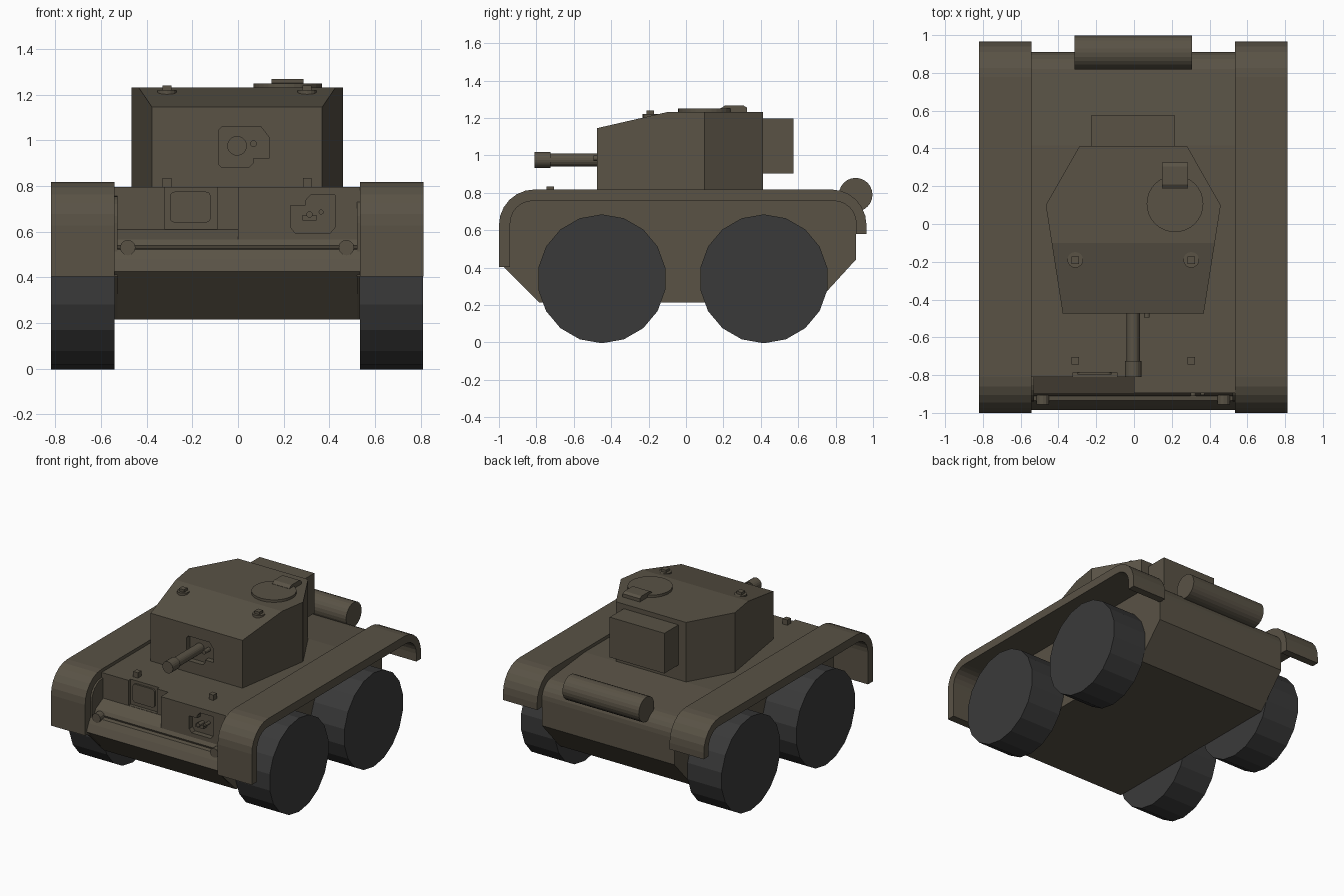
import bpy, bmesh
from math import sin, cos, pi, radians
from mathutils import Vector, Matrix

if "Cube" in bpy.data.objects:
    bpy.data.objects.remove(bpy.data.objects["Cube"])

CX = -0.004  # model's centre line


def material(name, rgb):
    m = bpy.data.materials.new(name)
    m.diffuse_color = (*rgb, 1)
    m.use_nodes = True
    m.node_tree.nodes["Principled BSDF"].inputs["Base Color"].default_value = m.diffuse_color
    return m


PAINT = material("olive_paint", (0.10, 0.085, 0.06))
RUBBER = material("rubber", (0.042, 0.042, 0.042))


def finish(name, bm, mat):
    bmesh.ops.recalc_face_normals(bm, faces=bm.faces)
    me = bpy.data.meshes.new(name)
    bm.to_mesh(me)
    bm.free()
    ob = bpy.data.objects.new(name, me)
    me.materials.append(mat)
    bpy.context.collection.objects.link(ob)
    return ob


def prism_bm(pts, axis, a, b):
    """Extrude a 2D outline along an axis from a to b."""
    put = {"X": lambda p: (a, p[0], p[1]),
           "Y": lambda p: (p[0], a, p[1]),
           "Z": lambda p: (p[0], p[1], a)}[axis]
    bm = bmesh.new()
    face = bm.faces.new([bm.verts.new(put(p)) for p in pts])
    ext = bmesh.ops.extrude_face_region(bm, geom=[face])["geom"]
    step = Vector([(b - a) if c == axis else 0 for c in "XYZ"])
    bmesh.ops.translate(bm, vec=step, verts=[v for v in ext if isinstance(v, bmesh.types.BMVert)])
    return bm


def prism(name, pts, axis, a, b, mat=PAINT):
    return finish(name, prism_bm(pts, axis, a, b), mat)


def box(name, x0, x1, y0, y1, z0, z1):
    return prism(name, [(x0, y0), (x1, y0), (x1, y1), (x0, y1)], "Z", z0, z1)


def cylinder(name, center, r, length, axis, n, mat=PAINT):
    bm = bmesh.new()
    rot = {"X": Matrix.Rotation(pi / 2, 4, "Y"),
           "Y": Matrix.Rotation(pi / 2, 4, "X"), "Z": Matrix()}[axis]
    # start with a vertex on the horizontal axis
    spin = Matrix.Rotation(pi / 2 if axis == "X" else 0, 4, "Z")
    bmesh.ops.create_cone(bm, cap_ends=True, segments=n, radius1=r, radius2=r,
                          depth=length, matrix=Matrix.Translation(center) @ rot @ spin)
    return finish(name, bm, mat)


def cut(ob, cutter):
    m = ob.modifiers.new("cut", "BOOLEAN")
    m.object, m.operation, m.solver = cutter, "DIFFERENCE", "EXACT"
    bpy.context.view_layer.objects.active = ob
    bpy.ops.object.modifier_apply(modifier=m.name)
    bpy.data.objects.remove(cutter)


def arc(cy, cz, ry, rz, a0, a1, n=6):
    return [(cy + ry * cos(radians(a0 + (a1 - a0) * i / n)),
             cz + rz * sin(radians(a0 + (a1 - a0) * i / n))) for i in range(n + 1)]


# Fender profile arcs
front_out = arc(-0.81, 0.628, 0.19, 0.19, 180, 90)
rear_out = arc(0.778, 0.628, 0.187, 0.19, 90, 0)
front_in = arc(-0.82, 0.637, 0.12, 0.12, 180, 90)
rear_in = arc(0.79, 0.637, 0.12, 0.12, 90, 0)

# Hull body
nose = [(-0.81, 0.795), (-0.81, 0.61), (-0.895, 0.565), (-0.91, 0.54), (-0.905, 0.527),
        (-0.935, 0.522), (-0.96, 0.48), (-0.985, 0.425)]
belly = [(-0.785, 0.215), (0.70, 0.215), (0.91, 0.445)]
hull = prism("hull", nose + belly + rear_in[::-1] + [(0.415, 0.795)], "X", CX - 0.5375, CX + 0.5375)

# Notch and vision hatch on the left front plate
cut(hull, box("notch_cutter", -0.322, -0.09, -0.9, -0.785, 0.612, 0.9))


def round_rect(x0, x1, z0, z1, r):
    return (arc(x1 - r, z1 - r, r, r, 90, 0, 3) + arc(x1 - r, z0 + r, r, r, 0, -90, 3)
            + arc(x0 + r, z0 + r, r, r, -90, -180, 3) + arc(x0 + r, z1 - r, r, r, 180, 90, 3))


prism("vision_hatch", round_rect(-0.298, -0.12, 0.64, 0.775, 0.02), "Y", -0.798, -0.78)

# Right front plate with machine gun recess
plate = box("front_plate", 0, CX + 0.5375, -0.895, -0.805, 0.565, 0.795)
mg_shape = [(0.23, 0.715), (0.295, 0.715), (0.295, 0.735), (0.318, 0.76), (0.426, 0.76),
            (0.426, 0.62), (0.405, 0.595), (0.25, 0.595), (0.23, 0.62)]
cut(plate, prism("gun_recess_cutter", mg_shape, "Y", -0.95, -0.855))
box("hull_gun_mount", 0.283, 0.345, -0.895, -0.85, 0.648, 0.672)
cylinder("hull_gun", (0.313, -0.88, 0.675), 0.014, 0.06, "Y", 12)
cylinder("hull_gun_sight", (0.364, -0.875, 0.686), 0.011, 0.06, "Y", 12)

# Fenders, inner walls, headlamps, wheels, small deck fittings on both sides
fender = ([(-1.0, 0.403)] + front_out + rear_out + [(0.965, 0.58), (0.91, 0.58)]
          + rear_in[::-1] + front_in[::-1] + [(-0.94, 0.403)])
wall = [(-0.975, 0.403), (-0.94, 0.46)] + front_in + rear_in + belly[::-1]
for side, s in (("left", -1), ("right", 1)):
    prism(side + "_fender", fender, "X", CX + s * 0.538, CX + s * 0.816)
    prism(side + "_wall", wall, "X", CX + s * 0.525, CX + s * 0.538)
    cylinder(side + "_headlamp", (CX + s * 0.479, -0.93, 0.53), 0.034, 0.05, "Y", 12)
    x = CX + s * 0.307
    box(side + "_deck_block", x - 0.019, x + 0.019, -0.745, -0.705, 0.79, 0.834)
    cylinder(side + "_periscope_base", (x, -0.19, 1.21), 0.042, 0.022, "Z", 16)
    box(side + "_periscope", x - 0.02, x + 0.02, -0.212, -0.172, 1.2, 1.24)
    for end, y in (("front", -0.45), ("rear", 0.416)):
        cylinder(f"{side}_{end}_wheel", (CX + s * 0.6765, y, 0.3405), 0.3445, 0.277, "X", 18, RUBBER)

# Turret: vertical prism with a sloped front roof
half = [(0.373, -0.475), (0.463, 0.10), (0.285, 0.412)]
outline = [(CX + x, y) for x, y in half] + [(CX - x, y) for x, y in half[::-1]]
bm = prism_bm(outline, "Z", 0.785, 1.232)
geom = bm.verts[:] + bm.edges[:] + bm.faces[:]
res = bmesh.ops.bisect_plane(bm, geom=geom, plane_co=(0, -0.10, 1.232),
                             plane_no=(0, -0.086, 0.375), clear_outer=True)
bmesh.ops.remove_doubles(bm, verts=bm.verts, dist=1e-5)
bmesh.ops.holes_fill(bm, edges=[e for e in bm.edges if e.is_boundary], sides=0)
turret = finish("turret", bm, PAINT)
mantlet = [(-0.085, 1.045), (-0.07, 1.06), (0.10, 1.06), (0.135, 1.015), (0.135, 0.92),
           (0.065, 0.92), (0.065, 0.9), (0.045, 0.88), (-0.07, 0.88), (-0.085, 0.895)]
cut(turret, prism("mantlet_cutter", mantlet, "Y", -0.55, -0.435))
box("turret_bustle", CX - 0.223, CX + 0.221, 0.38, 0.575, 0.903, 1.198)

# Main gun and coaxial gun
cylinder("gun_barrel", (CX, -0.59, 0.976), 0.035, 0.33, "Y", 20)
cylinder("gun_muzzle", (CX, -0.768, 0.976), 0.043, 0.086, "Y", 20)
cylinder("coaxial_gun", (0.068, -0.46, 0.985), 0.015, 0.07, "Y", 12)

# Roof hatch with a raised bevelled flap
cylinder("roof_hatch", (0.217, 0.107, 1.237), 0.15, 0.026, "Z", 32)
flap = [(0.185, 1.23), (0.185, 1.252), (0.21, 1.268), (0.305, 1.268), (0.325, 1.256), (0.325, 1.23)]
prism("hatch_flap", flap, "X", 0.147, 0.287)

# Rear drum
cylinder("rear_drum", (CX, 0.907, 0.79), 0.09, 0.62, "X", 24)
